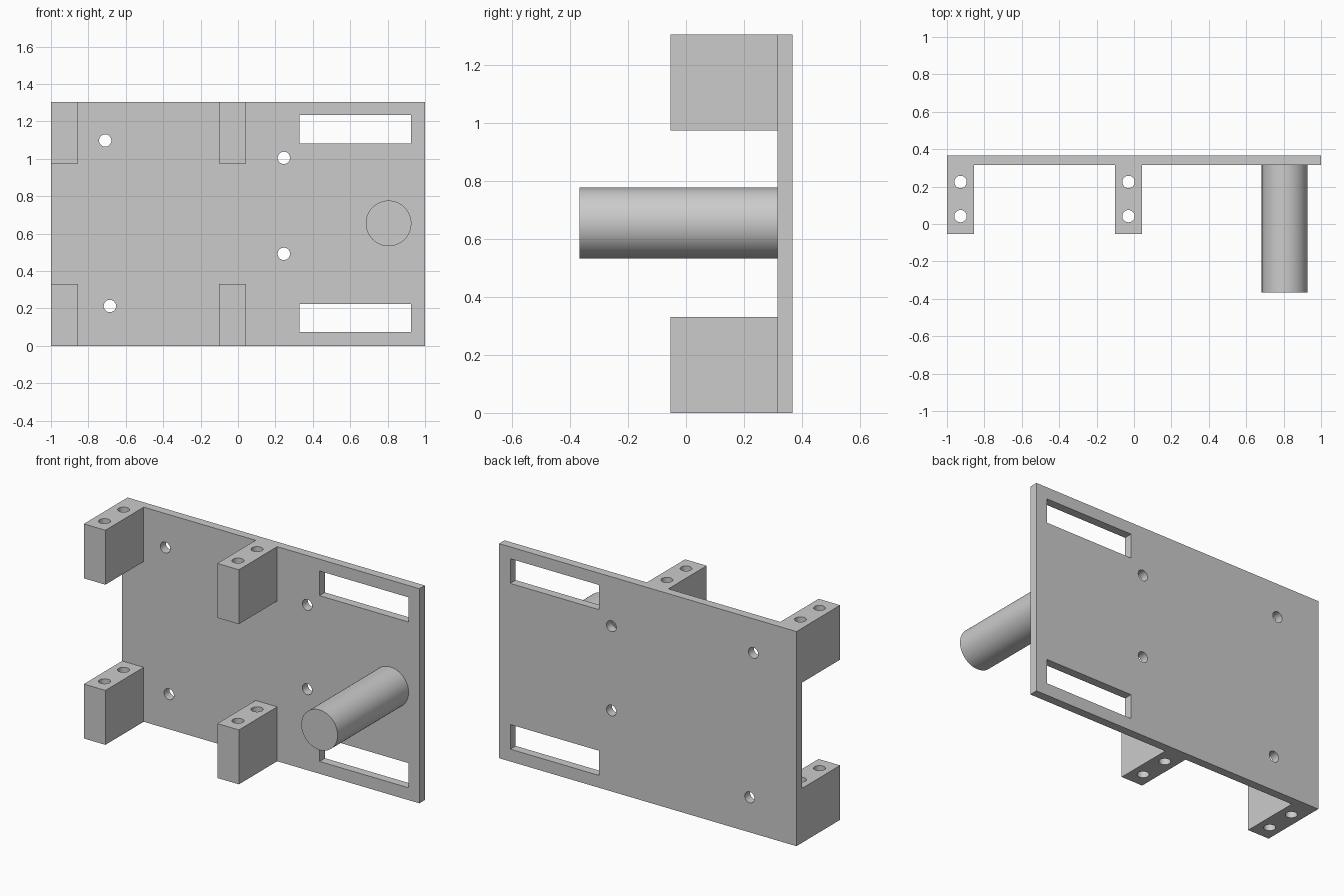
import bpy
from math import pi, radians

default = bpy.data.objects.get("Cube")
if default:
    bpy.data.objects.remove(default, do_unlink=True)

grey = bpy.data.materials.new("light_grey")
grey.use_nodes = True
colour = (0.6, 0.6, 0.6, 1)
grey.diffuse_color = colour
grey.node_tree.nodes["Principled BSDF"].inputs["Base Color"].default_value = colour

WIDTH, HEIGHT = 2.0, 1.305
PLATE_FRONT, PLATE_BACK = 0.315, 0.367
BLOCK_FRONT = -0.053
BLOCK_W, BLOCK_H = 0.145, 0.331
HOLE_R = 0.033


def finish(name):
    ob = bpy.context.object
    ob.name = name
    bpy.ops.object.transform_apply(location=True, rotation=True, scale=True)
    ob.data.materials.append(grey)
    return ob


def box(name, low, high):
    centre = [(a + b) / 2 for a, b in zip(low, high)]
    bpy.ops.mesh.primitive_cube_add(size=1, location=centre)
    bpy.context.object.scale = [b - a for a, b in zip(low, high)]
    return finish(name)


def rod(name, centre, radius, length, along_y=False, sides=32):
    turn = (pi / 2, 0, 0) if along_y else (0, 0, 0)
    bpy.ops.mesh.primitive_cylinder_add(vertices=sides, radius=radius, depth=length,
                                        location=centre, rotation=turn)
    return finish(name)


def activate(ob):
    bpy.ops.object.select_all(action='DESELECT')
    ob.select_set(True)
    bpy.context.view_layer.objects.active = ob


def cut(ob, cutters):
    """Subtract every cutter, then discard it."""
    for cutter in cutters:
        mod = ob.modifiers.new("cut", 'BOOLEAN')
        mod.operation = 'DIFFERENCE'
        mod.solver = 'EXACT'
        mod.object = cutter
        activate(ob)
        bpy.ops.object.modifier_apply(modifier=mod.name)
        bpy.data.objects.remove(cutter, do_unlink=True)


def smooth(ob):
    activate(ob)
    bpy.ops.object.shade_smooth_by_angle(angle=radians(30))


# Back plate with two long slots and four screw holes
plate = box("back_plate", (-WIDTH / 2, PLATE_FRONT, 0), (WIDTH / 2, PLATE_BACK, HEIGHT))
cutters = [box("slot_cutter", (0.328, 0.2, z), (0.925, 0.5, z + 0.15))
           for z in (0.075, 1.083)]
for x, z in ((-0.71, 1.098), (0.245, 1.005), (0.245, 0.492), (-0.685, 0.213)):
    cutters.append(rod("hole_cutter", (x, 0.34, z), HOLE_R, 0.3, along_y=True))
cut(plate, cutters)
smooth(plate)

# Four mounting blocks, each with two vertical holes
for side, x in (("right", -1.0), ("middle", -0.102)):
    for level, z in (("lower", 0), ("upper", HEIGHT - BLOCK_H)):
        block = box(f"{level}_{side}_block", (x, BLOCK_FRONT, z),
                    (x + BLOCK_W, PLATE_FRONT, z + BLOCK_H))
        cut(block, [rod("hole_cutter", (x + BLOCK_W / 2, y, z + BLOCK_H / 2),
                        HOLE_R, BLOCK_H + 0.2) for y in (0.042, 0.225)])
        smooth(block)

# Round post standing out from the plate
post_front = -PLATE_BACK
post = rod("round_post", (0.805, (post_front + PLATE_FRONT) / 2, 0.655), 0.122,
           PLATE_FRONT - post_front, along_y=True, sides=64)
smooth(post)
